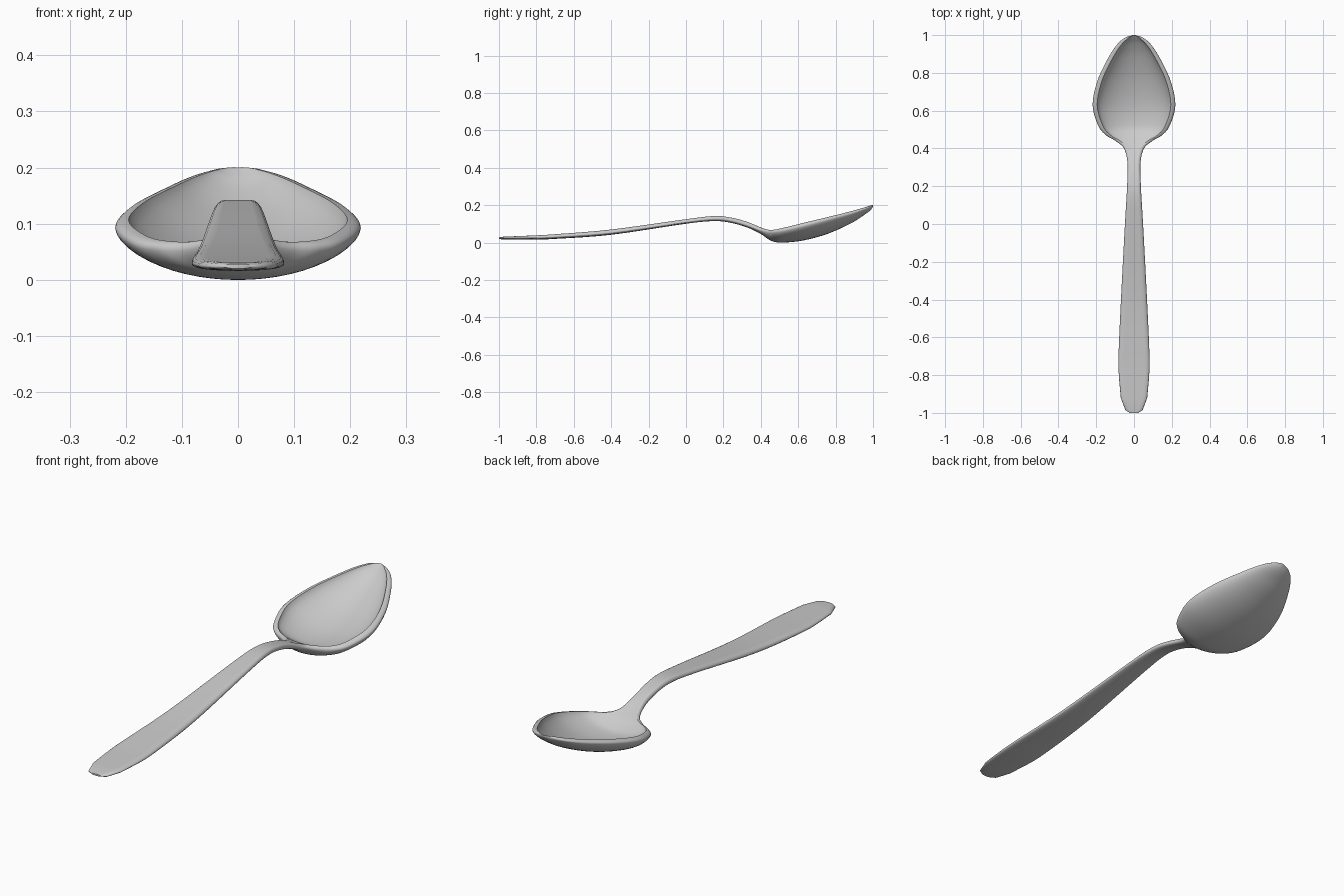
import bpy, bmesh
from math import sin, cos, pi, sqrt

if "Cube" in bpy.data.objects:
    bpy.data.objects.remove(bpy.data.objects["Cube"])

# Stations along the spoon: y, half width, edge z, rim z, centre top z, bottom z
STATIONS = [
    (-1.000, .022, .024, .028, .028, .020),
    (-.985, .046, .024, .031, .031, .017),
    (-.920, .070, .026, .034, .034, .016),
    (-.820, .079, .028, .038, .038, .016),
    (-.700, .082, .033, .045, .045, .020),
    (-.400, .069, .055, .070, .070, .042),
    (0.000, .048, .112, .125, .125, .101),
    (0.150, .039, .128, .142, .142, .115),
    (0.240, .035, .121, .134, .134, .106),
    (0.330, .035, .095, .110, .110, .080),
    (0.400, .053, .067, .081, .079, .046),
    (0.440, .098, .056, .069, .061, .018),
    (0.470, .148, .057, .069, .041, .005),
    (0.520, .189, .066, .079, .023, .000),
    (0.630, .219, .092, .106, .029, .012),
    (0.760, .193, .124, .137, .063, .048),
    (0.880, .136, .155, .167, .115, .102),
    (0.950, .090, .177, .187, .158, .146),
    (0.985, .050, .190, .198, .187, .172),
    (1.000, .008, .197, .201, .200, .192),
]


def spline(p0, p1, p2, p3, t):
    """Catmull-Rom point between p1 and p2."""
    return [.5 * (2*b + (c - a)*t + (2*a - 5*b + 4*c - d)*t*t + (3*b - a - 3*c + d)*t**3)
            for a, b, c, d in zip(p0, p1, p2, p3)]


def smooth_stations():
    out, n = [], len(STATIONS)
    for i in range(n - 1):
        p = [STATIONS[min(max(i + k, 0), n - 1)] for k in (-1, 0, 1, 2)]
        steps = 1 if i < 3 else 5          # the handle end keeps its facets
        out += [spline(*p, j / steps) for j in range(steps)]
    return out + [STATIONS[-1]]


def section(y, w, edge, rim, top, bottom):
    """Closed ring: dished top with rounded rim, then the rounded underside."""
    k = min(max((y - .3) / .18, 0), 1)
    power = .35 + .25 * k * k * (3 - 2 * k)
    inner = 1 - min(.024 / w, .4)
    half = []
    for i in range(9):                      # dish, from centre outwards
        s = sin(i / 8 * pi / 2)
        half.append((s * inner, rim - (rim - top) * (1 - s*s) ** .65))
    for i in range(1, 5):                   # rounded rim
        a = i / 4 * pi / 2
        half.append((inner + (1 - inner) * sin(a), edge + (rim - edge) * cos(a)))
    for i in range(1, 13):                  # underside, back to the centre
        s = cos(i / 12 * pi / 2)
        half.append((s, edge - (edge - bottom) * max(1 - s*s, 0) ** power))
    ring = half + [(-s, z) for s, z in half[-2:0:-1]]
    return [(s * w, y, z) for s, z in ring]


# Spoon: one skin lofted through all sections
bm = bmesh.new()
rings = [[bm.verts.new(c) for c in section(*st)] for st in smooth_stations()]
for a, b in zip(rings, rings[1:]):
    for i in range(len(a)):
        j = (i + 1) % len(a)
        bm.faces.new((a[i], a[j], b[j], b[i]))
bm.faces.new(rings[0])
bm.faces.new(rings[-1])
bmesh.ops.recalc_face_normals(bm, faces=bm.faces)
mesh = bpy.data.meshes.new("spoon")
bm.to_mesh(mesh)
bm.free()
spoon = bpy.data.objects.new("spoon", mesh)
bpy.context.collection.objects.link(spoon)
bpy.context.view_layer.objects.active = spoon
spoon.select_set(True)
bpy.ops.object.shade_smooth_by_angle(angle=pi / 4)
